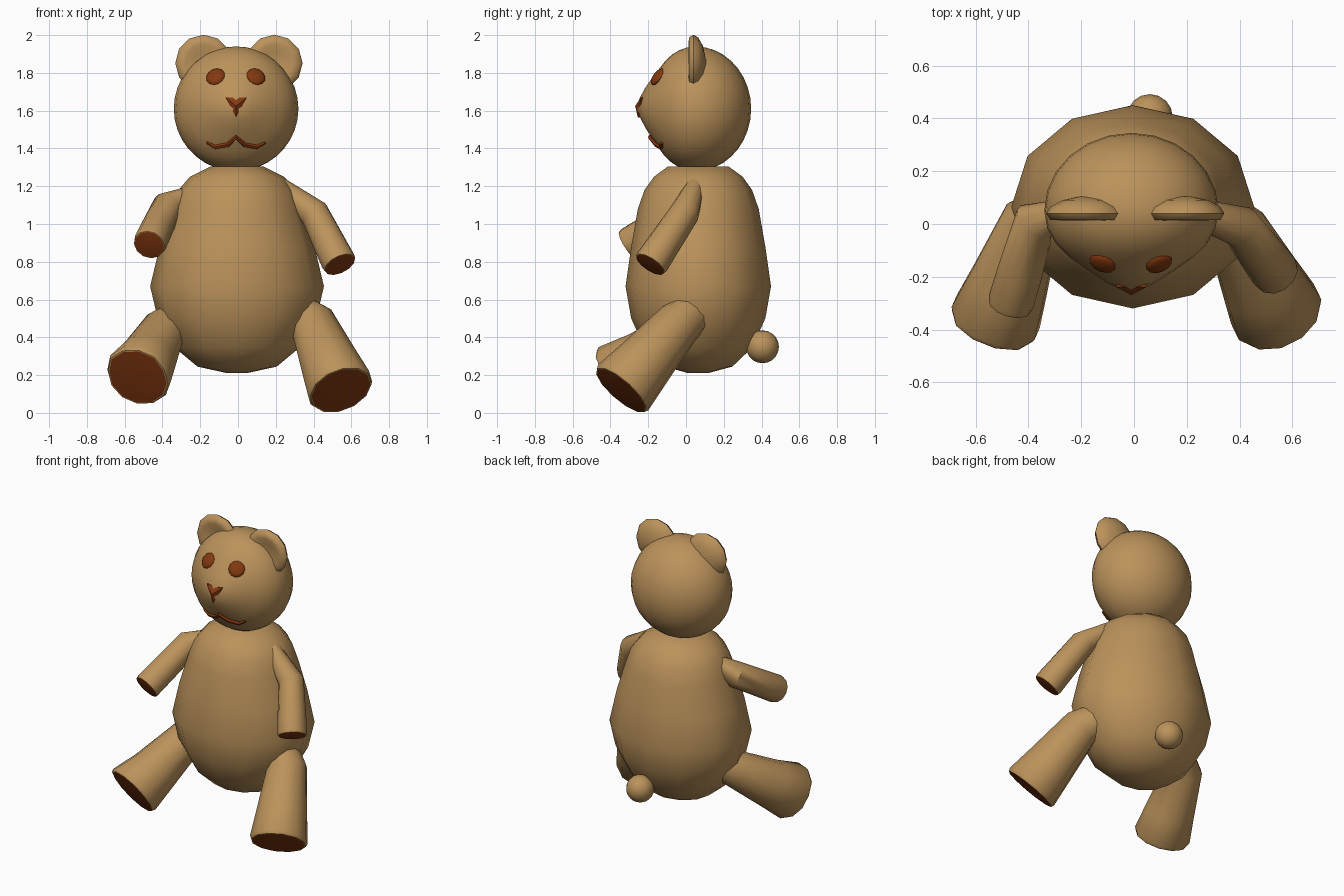
import bpy, bmesh, math
from mathutils import Vector, Matrix
from mathutils.bvhtree import BVHTree

if "Cube" in bpy.data.objects:
    bpy.data.objects.remove(bpy.data.objects["Cube"])


def material(name, color):
    m = bpy.data.materials.new(name)
    m.diffuse_color = color
    m.use_nodes = True
    m.node_tree.nodes["Principled BSDF"].inputs["Base Color"].default_value = m.diffuse_color
    return m


FUR = material("fur", (0.50, 0.29, 0.105, 1))
DARK = material("dark_felt", (0.23, 0.04, 0.005, 1))


def finish(name, bm, mats, angle=50):
    bmesh.ops.recalc_face_normals(bm, faces=bm.faces)
    me = bpy.data.meshes.new(name)
    bm.to_mesh(me)
    bm.free()
    for m in mats:
        me.materials.append(m)
    ob = bpy.data.objects.new(name, me)
    bpy.context.collection.objects.link(ob)
    bpy.ops.object.select_all(action='DESELECT')
    ob.select_set(True)
    bpy.context.view_layer.objects.active = ob
    bpy.ops.object.shade_smooth_by_angle(angle=math.radians(angle))
    return ob


def skin(bm, rings):
    """Bridge consecutive vertex rings with quads."""
    for a, b in zip(rings, rings[1:]):
        n = len(a)
        for i in range(n):
            j = (i + 1) % n
            bm.faces.new((a[i], a[j], b[j], b[i]))


def lathe(name, profile, matrix, sides=12, angle=50):
    """profile: (rx, ry, z) rings, closed by caps at both ends."""
    bm = bmesh.new()
    rings = []
    for rx, ry, z in profile:
        rings.append([bm.verts.new((rx * math.cos(t), ry * math.sin(t), z))
                      for t in (2 * math.pi * k / sides for k in range(sides))])
    skin(bm, rings)
    bm.faces.new(rings[0])
    bm.faces.new(rings[-1])
    bmesh.ops.transform(bm, matrix=matrix, verts=bm.verts)
    return finish(name, bm, [FUR], angle)


def tube(name, pts, radii, sides=10, mats=(FUR, DARK), toe=0.0):
    """Sweep rings along points; the end cap uses the last material."""
    bm = bmesh.new()
    pts = [Vector(p) for p in pts]
    rings, frame, last = [], None, None
    for i, (p, r) in enumerate(zip(pts, radii)):
        a, b = pts[max(i - 1, 0)], pts[min(i + 1, len(pts) - 1)]
        d = (b - a).normalized()
        frame = d.to_track_quat('Z', 'Y') if frame is None else last.rotation_difference(d) @ frame
        last = d
        ring = []
        for k in range(sides):
            t = 2 * math.pi * k / sides
            off = frame @ Vector((r * math.cos(t), r * math.sin(t), 0))
            if i >= len(pts) - 3 and off.z > 0.5 * r:
                off *= 1 + toe
            ring.append(bm.verts.new(p + off))
        rings.append(ring)
    skin(bm, rings)
    bm.faces.new(rings[0])
    bm.faces.new(rings[-1]).material_index = len(mats) - 1
    return finish(name, bm, mats)


def sphere(name, matrix, mat, u=16, v=10):
    bm = bmesh.new()
    bmesh.ops.create_uvsphere(bm, u_segments=u, v_segments=v, radius=1, matrix=matrix)
    return finish(name, bm, [mat])


# Body
lathe("body", [(0.05, 0.05, 0.21), (0.21, 0.18, 0.245), (0.33, 0.285, 0.345), (0.42, 0.355, 0.50),
               (0.46, 0.385, 0.67), (0.41, 0.355, 0.88), (0.345, 0.32, 1.08), (0.31, 0.285, 1.18),
               (0.25, 0.235, 1.25), (0.14, 0.16, 1.305)],
      Matrix.Translation((-0.005, 0.065, 0)))

# Head, flattened at the face with a small cone snout
C = Vector((-0.01, 0.05, 1.61))
bm = bmesh.new()
bmesh.ops.create_uvsphere(bm, u_segments=24, v_segments=18, radius=1)
for vert in bm.verts:
    x, y, z = vert.co
    y *= 0.295 if y > 0 else 0.25
    if y < 0:
        y -= 0.065 * max(0, 1 - math.hypot(x * 0.33, z * 0.33 - 0.01) / 0.19)
    vert.co = C + Vector((x * 0.33, y, z * 0.33))
face = BVHTree.FromBMesh(bm)
finish("head", bm, [FUR])


def on_face(x, z):
    hit, normal, _, _ = face.ray_cast(Vector((x, -2, z)), Vector((0, 1, 0)))
    return hit, (normal if normal.y < 0 else -normal)


# Ears (slightly dished in front) and eyes
for side, tag in ((-1, "left"), (1, "right")):
    lathe(tag + "_ear", [(r, r, z) for r, z in
                         ((0.02, -0.055), (0.09, -0.04), (0.135, -0.015), (0.15, 0.01),
                          (0.135, 0.035), (0.10, 0.036), (0.06, 0.026), (0.02, 0.022))],
          Matrix.Translation((0.005 + side * 0.187, 0.05, 1.852)) @ Matrix.Rotation(math.pi / 2, 4, 'X'),
          angle=60)
    p, n = on_face(-0.012 + side * 0.107, 1.78)
    sphere(tag + "_eye", Matrix.Translation(p) @ n.to_track_quat('Z', 'Y').to_matrix().to_4x4()
           @ Matrix.Diagonal((0.052, 0.052, 0.02, 1)), DARK, 12, 8)

# Triangular nose laid over the snout tip
bm = bmesh.new()
front = [bm.verts.new(on_face(x, z)[0] + Vector((0, -0.012, 0)))
         for x, z in ((-0.067, 1.67), (0.047, 1.67), (-0.01, 1.565))]
back = [bm.verts.new(v.co + Vector((0, 0.03, 0))) for v in front]
tip = bm.verts.new(on_face(-0.01, 1.625)[0] + Vector((0, -0.012, 0)))
skin(bm, [front, back])
for i in range(3):
    bm.faces.new((front[i], front[(i + 1) % 3], tip))
bm.faces.new(back)
finish("nose", bm, [DARK], 40)

# Mouth line laid on the face
mouth = [(-0.155, 1.43), (-0.11, 1.407), (-0.045, 1.42), (0, 1.46),
         (0.045, 1.42), (0.11, 1.407), (0.155, 1.43)]
tube("mouth", [on_face(x - 0.01, z)[0] + Vector((0, -0.006, 0)) for x, z in mouth],
     [0.008] + [0.013] * 5 + [0.008], 6, (DARK,))

# Arms and legs: root, joint, end; the rim and coloured pad are added at the end
limbs = {
    "left_arm": ((-0.22, 0.06, 1.17), (-0.375, 0.01, 1.09), (-0.47, -0.31, 0.89), 0.04, 0.083, 0.088, 0.0),
    "right_arm": ((0.22, 0.05, 1.20), (0.405, -0.01, 1.055), (0.54, -0.19, 0.785), 0.05, 0.08, 0.092, 0.0),
    "left_leg": ((-0.25, 0.10, 0.52), (-0.39, 0.0, 0.44), (-0.53, -0.37, 0.185), 0.09, 0.12, 0.175, 0.07),
    "right_leg": ((0.25, 0.08, 0.57), (0.395, -0.04, 0.47), (0.545, -0.345, 0.12), 0.10, 0.125, 0.18, 0.0),
}
for name, (root, joint, end, r0, r1, r2, toe) in limbs.items():
    joint, end = Vector(joint), Vector(end)
    d = (end - joint).normalized()
    tube(name, [root, joint, joint.lerp(end, 0.6), end - d * 0.02, end - d * 0.001, end],
         [r0, r1, r1 + (r2 - r1) * 0.6, r2, r2 * 0.95, r2 * 0.91], 12, toe=toe)

# Tail
sphere("tail", Matrix.Translation((0.06, 0.405, 0.35)) @ Matrix.Scale(0.087, 4), FUR)
